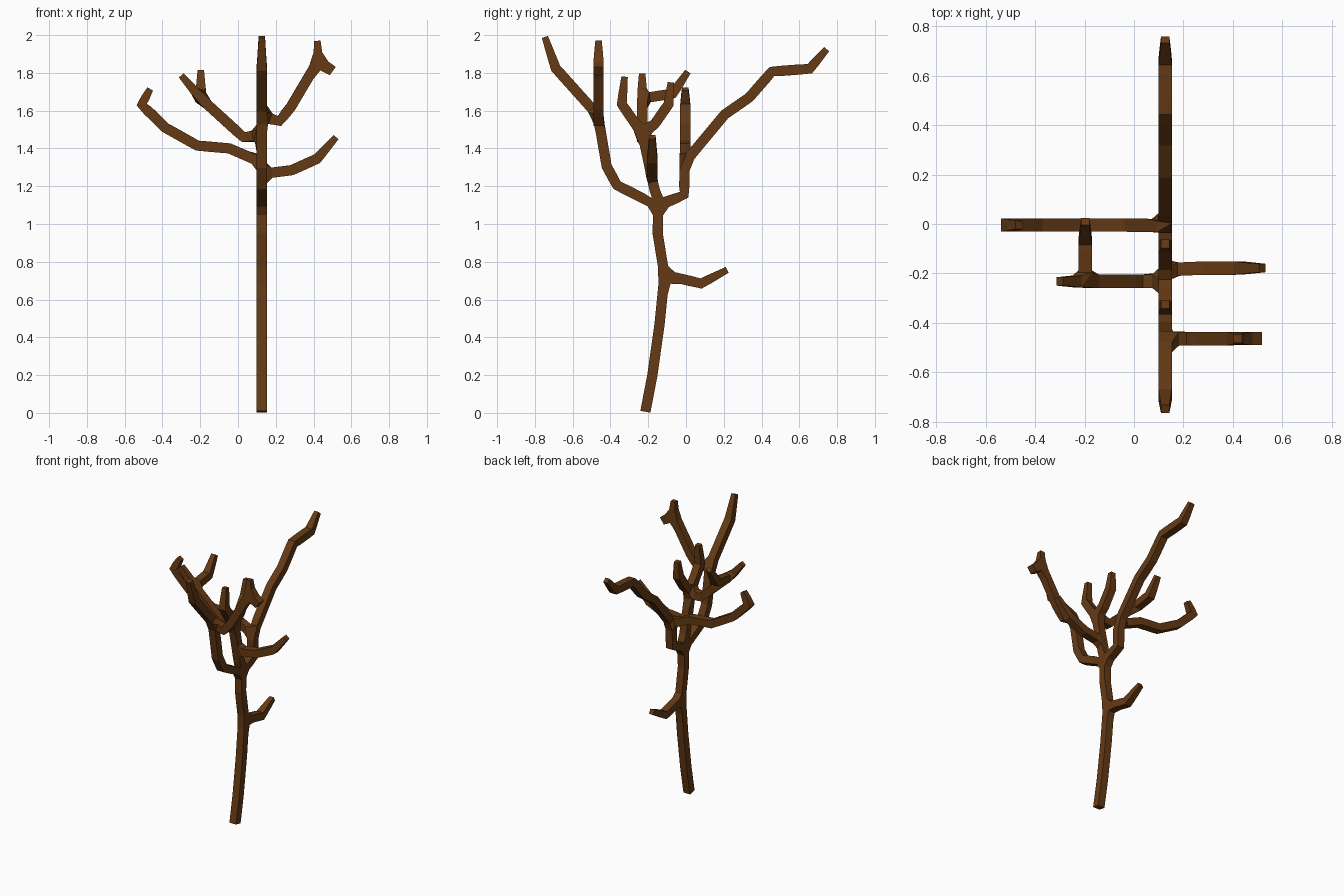
import bpy

if "Cube" in bpy.data.objects:
    bpy.data.objects.remove(bpy.data.objects["Cube"])

X = 0.126            # plane of the trunk and its main limbs
R, TIP = 0.027, 0.017
verts, radii, edges = [], [], []


def branch(parent, plane, pts, tip=True):
    """Add a chain of points; plane = ('x', value) or ('y', value). Returns indices."""
    ids = []
    for i, (a, z) in enumerate(pts):
        axis, k = plane
        verts.append((k, a, z) if axis == 'x' else (a, k, z))
        radii.append(TIP if tip and i == len(pts) - 1 else R)
        n = len(verts) - 1
        if parent is not None:
            edges.append((parent, n))
        parent = n
        ids.append(n)
    return ids


main = ('x', X)
# trunk and low twig
trunk = branch(None, main, [(-.215, .006), (-.178, .2), (-.14, .47), (-.114, .73),
                            (-.15, .95), (-.147, 1.095)], False)
branch(trunk[3], main, [(.08, .685), (.218, .757)])

# front limb with side fork
front = branch(trunk[5], main, [(-.365, 1.205), (-.42, 1.305), (-.466, 1.575),
                                (-.69, 1.825), (-.747, 1.99)])
fork = branch(front[2], ('y', -.463), [(.22, 1.545), (.28, 1.62), (.425, 1.865), (.42, 1.97)])
branch(fork[2], ('y', -.463), [(.502, 1.81)], False)

# middle limb with its crown of twigs
mid = branch(trunk[5], main, [(-.185, 1.265), (-.23, 1.475)], False)
branch(mid[0], ('y', -.178), [(.285, 1.285), (.418, 1.345), (.519, 1.46)])
branch(mid[1], main, [(-.34, 1.635), (-.325, 1.78)])
branch(mid[1], main, [(-.165, 1.53), (-.092, 1.635), (-.08, 1.75)])
side = branch(mid[1], ('y', -.232), [(.028, 1.46), (-.197, 1.665), (-.3, 1.787)])
branch(side[1], ('x', -.197), [(-.07, 1.69), (.01, 1.807)])

# back limb with long left branch
back = branch(trunk[5], main, [(-.01, 1.155), (-.007, 1.325), (.205, 1.58), (.335, 1.67),
                               (.455, 1.807), (.655, 1.822), (.745, 1.925)])
branch(back[1], ('y', -.004), [(-.045, 1.4), (-.215, 1.415), (-.385, 1.51),
                               (-.51, 1.632), (-.465, 1.715)])

# skin the skeleton with a square section
mesh = bpy.data.meshes.new("tree")
mesh.from_pydata(verts, edges, [])
tree = bpy.data.objects.new("tree", mesh)
bpy.context.collection.objects.link(tree)
tree.modifiers.new("Skin", 'SKIN')
for i, sv in enumerate(mesh.skin_vertices[0].data):
    sv.radius = (radii[i], radii[i])
    sv.use_root = i == 0

bark = bpy.data.materials.new("bark")
bark.diffuse_color = (0.13, 0.042, 0.007, 1)
bark.use_nodes = True
bark.node_tree.nodes["Principled BSDF"].inputs["Base Color"].default_value = bark.diffuse_color
mesh.materials.append(bark)
